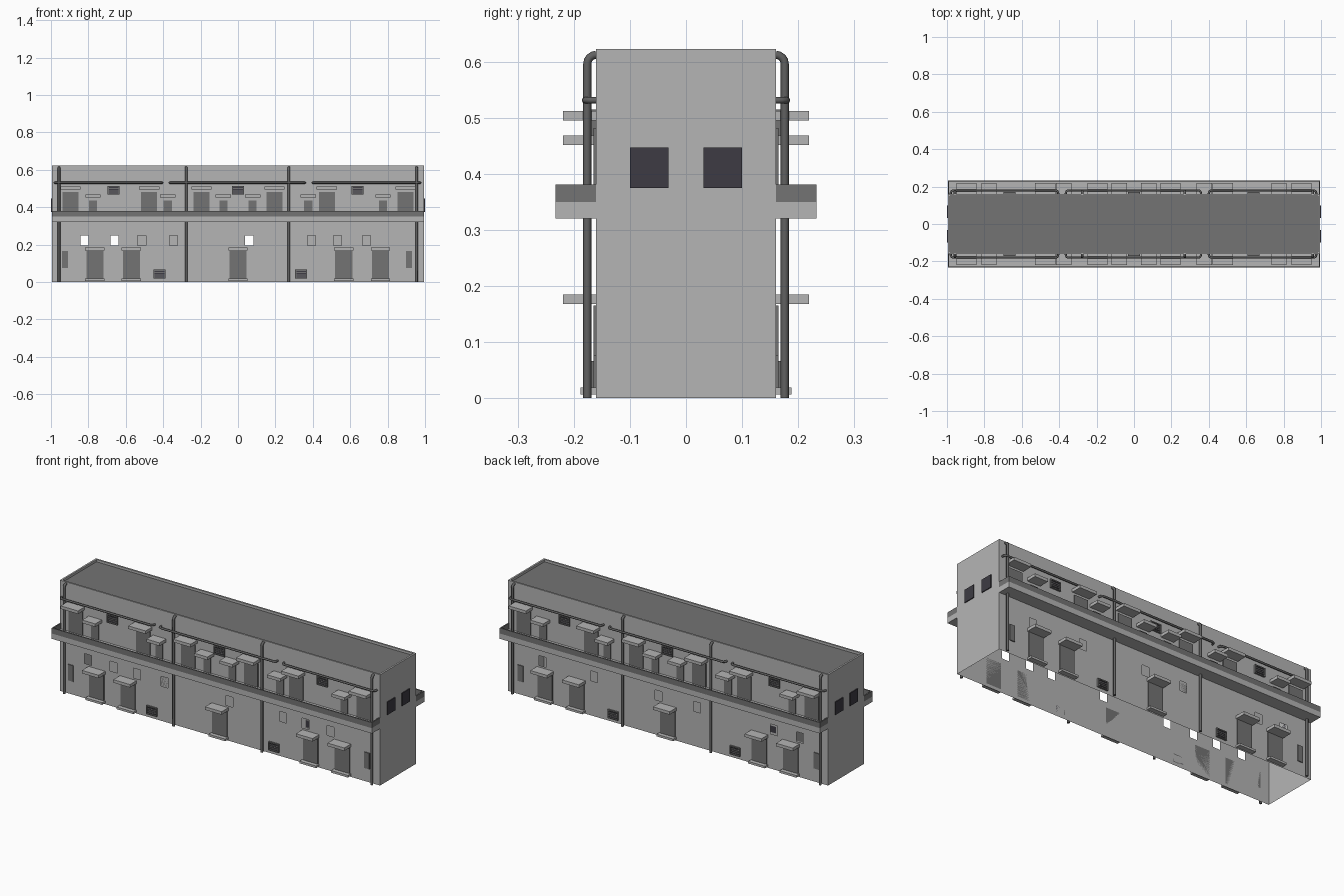
import bpy, bmesh, math

if "Cube" in bpy.data.objects:
    bpy.data.objects.remove(bpy.data.objects["Cube"])

def mat(name, c):
    m = bpy.data.materials.new(name)
    m.diffuse_color = (*c, 1)
    m.use_nodes = True
    m.node_tree.nodes["Principled BSDF"].inputs["Base Color"].default_value = m.diffuse_color
    return m

WALL = mat("light_concrete", (0.46, 0.46, 0.46))
DARK = mat("dark_grey", (0.175, 0.175, 0.175))
PIPE = mat("pipe_grey", (0.12, 0.12, 0.12))
GLASS = mat("window_dark", (0.047, 0.044, 0.056))

HX, HY, H = 0.995, 0.16, 0.622   # half length, half depth, height

def finish(name, bm, *mats):
    me = bpy.data.meshes.new(name)
    bm.to_mesh(me)
    bm.free()
    ob = bpy.data.objects.new(name, me)
    bpy.context.collection.objects.link(ob)
    for m in mats:
        me.materials.append(m)
    return ob

def add_box(bm, x0, x1, y0, y1, z0, z1):
    v = bmesh.ops.create_cube(bm, size=1)["verts"]
    bmesh.ops.scale(bm, vec=(x1 - x0, y1 - y0, z1 - z0), verts=v)
    bmesh.ops.translate(bm, vec=((x0 + x1) / 2, (y0 + y1) / 2, (z0 + z1) / 2), verts=v)

def boxes(name, specs, m, axis=1):
    """Boxes joined in one object, mirrored across the given axis."""
    bm = bmesh.new()
    for s in specs:
        add_box(bm, *s)
    ob = finish(name, bm, m)
    mod = ob.modifiers.new("mirror", 'MIRROR')
    for i in range(3):
        mod.use_axis[i] = (i == axis)
    return ob

# Long walls with small vent openings
def long_wall(name, y, holes):
    bm = bmesh.new()
    xs = sorted([-HX, HX] + [h + d for h in holes for d in (-0.022, 0.022)])
    zs = [0, 0.195, 0.25, H]
    grid = [[bm.verts.new((x, y, z)) for z in zs] for x in xs]
    for i in range(len(xs) - 1):
        for j in range(3):
            if j == 1 and i % 2 == 1:
                continue
            q = [grid[i][j], grid[i + 1][j], grid[i + 1][j + 1], grid[i][j + 1]]
            bm.faces.new(q if y < 0 else q[::-1])
    finish(name, bm, WALL)

long_wall("front_wall", -HY, [-0.82, -0.66, -0.515, -0.345, 0.06, 0.393, 0.532, 0.687])
long_wall("back_wall", HY, [-0.82, -0.66, -0.18, 0.06, 0.46, 0.78])

# End walls and recessed roof with a parapet rim (open underneath)
bm = bmesh.new()
add_box(bm, -HX, HX, -HY, HY, 0, H)
bm.normal_update()
bmesh.ops.delete(bm, geom=[f for f in bm.faces if f.normal.z < -0.5 or abs(f.normal.y) > 0.5],
                 context='FACES_ONLY')
top = [f for f in bm.faces if f.normal.z > 0.5]
bmesh.ops.inset_region(bm, faces=top, thickness=0.01, use_boundary=True, use_even_offset=True)
roof = bmesh.ops.extrude_discrete_faces(bm, faces=top)["faces"][0]
roof.material_index = 1
bmesh.ops.translate(bm, vec=(0, 0, -0.013), verts=roof.verts[:])
finish("end_walls_and_roof", bm, WALL, DARK)

# Balcony: deck slab and dark low railing round it
boxes("balcony_deck", [(-HX, HX, -0.233, -HY, 0.32, 0.35)], WALL)
boxes("balcony_rail", [(-HX, HX, -0.233, -0.226, 0.35, 0.381),
                       (-HX, -HX + 0.007, -0.226, -HY, 0.35, 0.381),
                       (HX - 0.007, HX, -0.226, -HY, 0.35, 0.381)], DARK)

# Upper and lower openings: dark panels, awnings, sills
BIG = [-0.895, -0.475, -0.195, 0.195, 0.475, 0.895]
SMALL = [-0.775, -0.375, -0.078, 0.078, 0.375, 0.775]
LOWER = [-0.765, -0.57, 0, 0.565, 0.762]
P = (-0.165, -HY)
A = (-0.219, -HY)
boxes("upper_doors", [(x - 0.043, x + 0.043, *P, 0.35, 0.482) for x in BIG], DARK)
boxes("upper_windows", [(x - 0.022, x + 0.022, *P, 0.35, 0.436) for x in SMALL], DARK)
boxes("lower_doors", [(x - 0.046, x + 0.046, *P, 0.018, 0.165) for x in LOWER], DARK)
boxes("upper_awnings", [(x - 0.054, x + 0.054, *A, 0.495, 0.512) for x in BIG], WALL)
boxes("small_awnings", [(x - 0.041, x + 0.041, *A, 0.451, 0.468) for x in SMALL], WALL)
boxes("lower_awnings", [(x - 0.052, x + 0.052, *A, 0.168, 0.185) for x in LOWER], WALL)
boxes("door_sills", [(x - 0.052, x + 0.052, -0.188, -HY, 0.007, 0.019) for x in LOWER], WALL)
boxes("side_panels", [(x - 0.016, x + 0.016, *P, 0.075, 0.165) for x in (-0.925, 0.915)], DARK)

# Ventilation units: frame, slats and dark backing
frames, backs = [], []
for x, z in [(-0.665, 0.491), (0, 0.491), (0.64, 0.491), (-0.42, 0.042), (0.338, 0.042)]:
    w, h, y0 = 0.032, 0.024, -0.17
    frames += [(x - w, x + w, y0, -HY, z + h - 0.006, z + h),
               (x - w, x + w, y0, -HY, z - h, z - h + 0.006),
               (x - w, x - w + 0.006, y0, -HY, z - h + 0.006, z + h - 0.006),
               (x + w - 0.006, x + w, y0, -HY, z - h + 0.006, z + h - 0.006)]
    frames += [(x - w + 0.006, x + w - 0.006, -0.167, -0.164, z + d - 0.002, z + d + 0.002)
               for d in (-0.009, 0, 0.009)]
    backs.append((x - w + 0.006, x + w - 0.006, -0.163, -HY, z - h + 0.006, z + h - 0.006))
boxes("vent_frames", frames, DARK)
boxes("vent_backs", backs, GLASS)

# End windows
for s, side in ((-1, "left"), (1, "right")):
    x = sorted((s * HX, s))
    boxes(side + "_end_window", [(*x, -0.1, -0.031, 0.375, 0.447)], GLASS)

# Pipes: downpipes bending into the wall, and horizontal service runs
def pipe(name, pts, radius):
    cu = bpy.data.curves.new(name, 'CURVE')
    cu.dimensions = '3D'
    cu.bevel_depth = radius
    cu.bevel_resolution = 2
    cu.use_fill_caps = True
    sp = cu.splines.new('POLY')
    sp.points.add(len(pts) - 1)
    for p, q in zip(sp.points, pts):
        p.co = (*q, 1)
    cu.materials.append(PIPE)
    ob = bpy.data.objects.new(name, cu)
    bpy.context.collection.objects.link(ob)

R = 0.016
arc = [(R * (1 - math.cos(a)), R * math.sin(a)) for a in (math.pi / 8 * k for k in range(5))]
for s, side in ((-1, "front"), (1, "back")):
    yp = 0.176
    for x in (-0.957, -0.277, 0.272, 0.955):
        pts = [(x, s * yp, 0)] + [(x, s * (yp - a), 0.596 + b) for a, b in arc]
        pipe(side + "_downpipe", pts, 0.0072)
    for x0, x1 in ((-0.98, -0.405), (-0.365, 0.358), (0.4, 0.975)):
        left = [(x0 + a, s * (yp - R + b + 0.004), 0.531) for a, b in arc]
        right = [(x1 - a, s * (yp - R + b + 0.004), 0.531) for a, b in arc[::-1]]
        pipe(side + "_service_pipe",
             [(x0, s * 0.158, 0.531)] + left + right + [(x1, s * 0.158, 0.531)], 0.0058)
